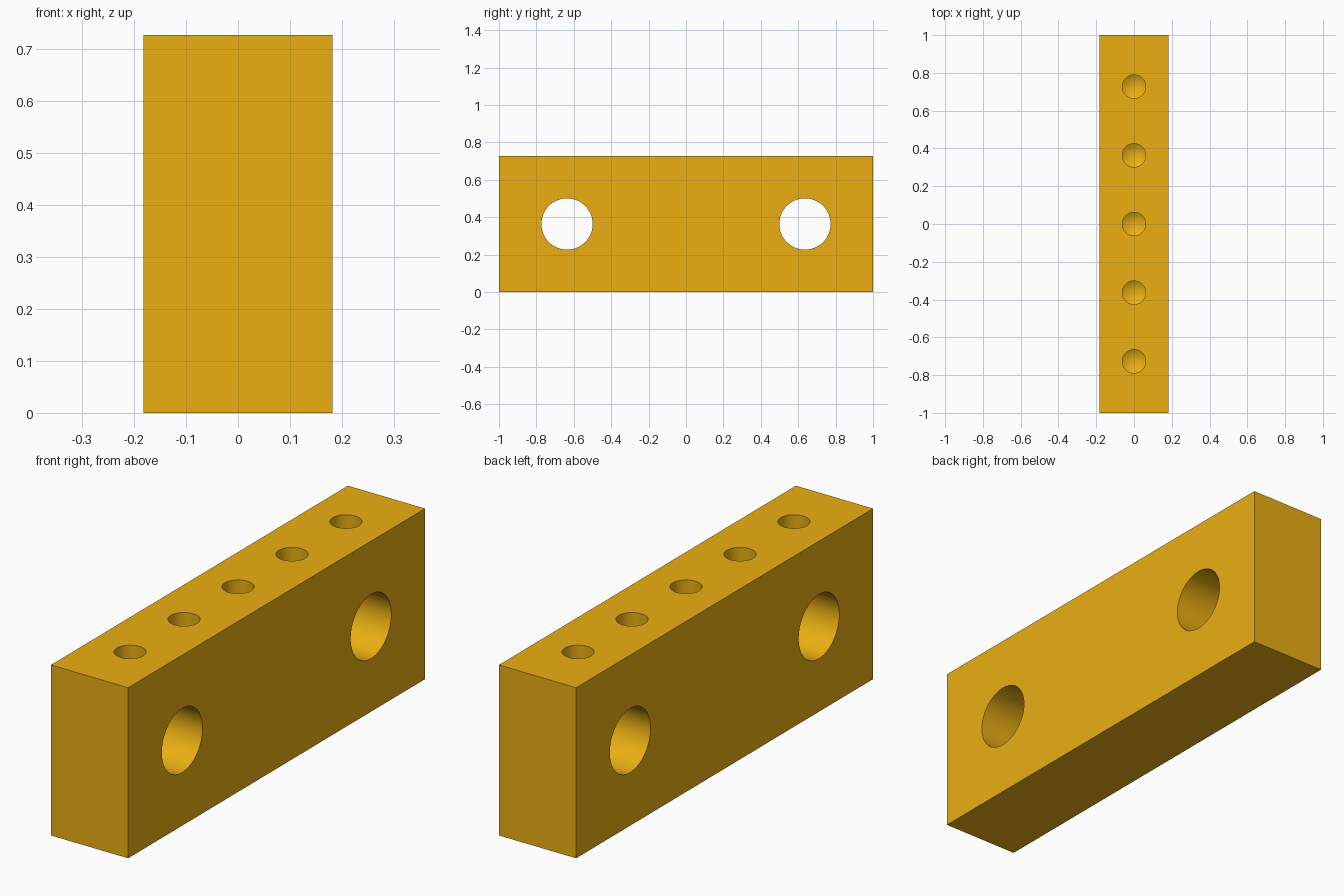
import bpy, bmesh
from mathutils import Matrix

if "Cube" in bpy.data.objects:
    bpy.data.objects.remove(bpy.data.objects["Cube"])

WIDTH, LENGTH, HEIGHT = 0.364, 2.0, 0.727
BOLT_R, SCREW_R = 0.137, 0.062
SCREW_DEPTH, TIP = 0.18, 0.037


def mesh_object(name, bm):
    mesh = bpy.data.meshes.new(name)
    bm.to_mesh(mesh)
    bm.free()
    obj = bpy.data.objects.new(name, mesh)
    bpy.context.collection.objects.link(obj)
    return obj


def add_cone(bm, r1, r2, depth, matrix, segments):
    bmesh.ops.create_cone(bm, cap_ends=True, segments=segments, radius1=r1,
                          radius2=r2, depth=depth, matrix=matrix)


# Solid block
bm = bmesh.new()
bmesh.ops.create_cube(bm, size=1, matrix=Matrix.Translation((0, 0, HEIGHT / 2))
                      @ Matrix.Diagonal((WIDTH, LENGTH, HEIGHT, 1)))
block = mesh_object("mounting_block", bm)

# Cutter: two large cross holes through the sides
bm = bmesh.new()
for y in (-0.636, 0.636):
    add_cone(bm, BOLT_R, BOLT_R, 1, Matrix.Translation((0, y, HEIGHT / 2))
             @ Matrix.Rotation(1.5707963, 4, 'Y'), 96)

# Cutter: five blind holes in the top, each with a drill-point bottom
for i in range(-2, 3):
    top, bottom = HEIGHT + 0.1, HEIGHT - SCREW_DEPTH
    start = len(bm.verts)
    add_cone(bm, SCREW_R, SCREW_R, top - bottom,
             Matrix.Translation((0, i * 0.3636, (top + bottom) / 2)), 48)
    bm.verts.ensure_lookup_table()
    bm.faces.ensure_lookup_table()
    base = min((f for f in bm.faces if f.verts[0].index >= start or len(f.verts) == 48),
               key=lambda f: (abs(f.calc_center_median().y - i * 0.3636) > 0.01,
                              f.calc_center_median().z))
    poked = bmesh.ops.poke(bm, faces=[base])
    poked["verts"][0].co.z -= TIP
cutter = mesh_object("hole_cutter", bm)
cutter.hide_render = True

# Cut the holes and discard the cutter
mod = block.modifiers.new("holes", 'BOOLEAN')
mod.operation, mod.solver, mod.object = 'DIFFERENCE', 'EXACT', cutter
bpy.context.view_layer.objects.active = block
block.select_set(True)
bpy.ops.object.modifier_apply(modifier=mod.name)
bpy.data.objects.remove(cutter)
bpy.ops.object.shade_smooth_by_angle(angle=0.44)

# Amber finish
amber = bpy.data.materials.new("amber")
amber.diffuse_color = (0.83, 0.43, 0.006, 1)
amber.use_nodes = True
amber.node_tree.nodes["Principled BSDF"].inputs["Base Color"].default_value = amber.diffuse_color
block.data.materials.clear()
block.data.materials.append(amber)
